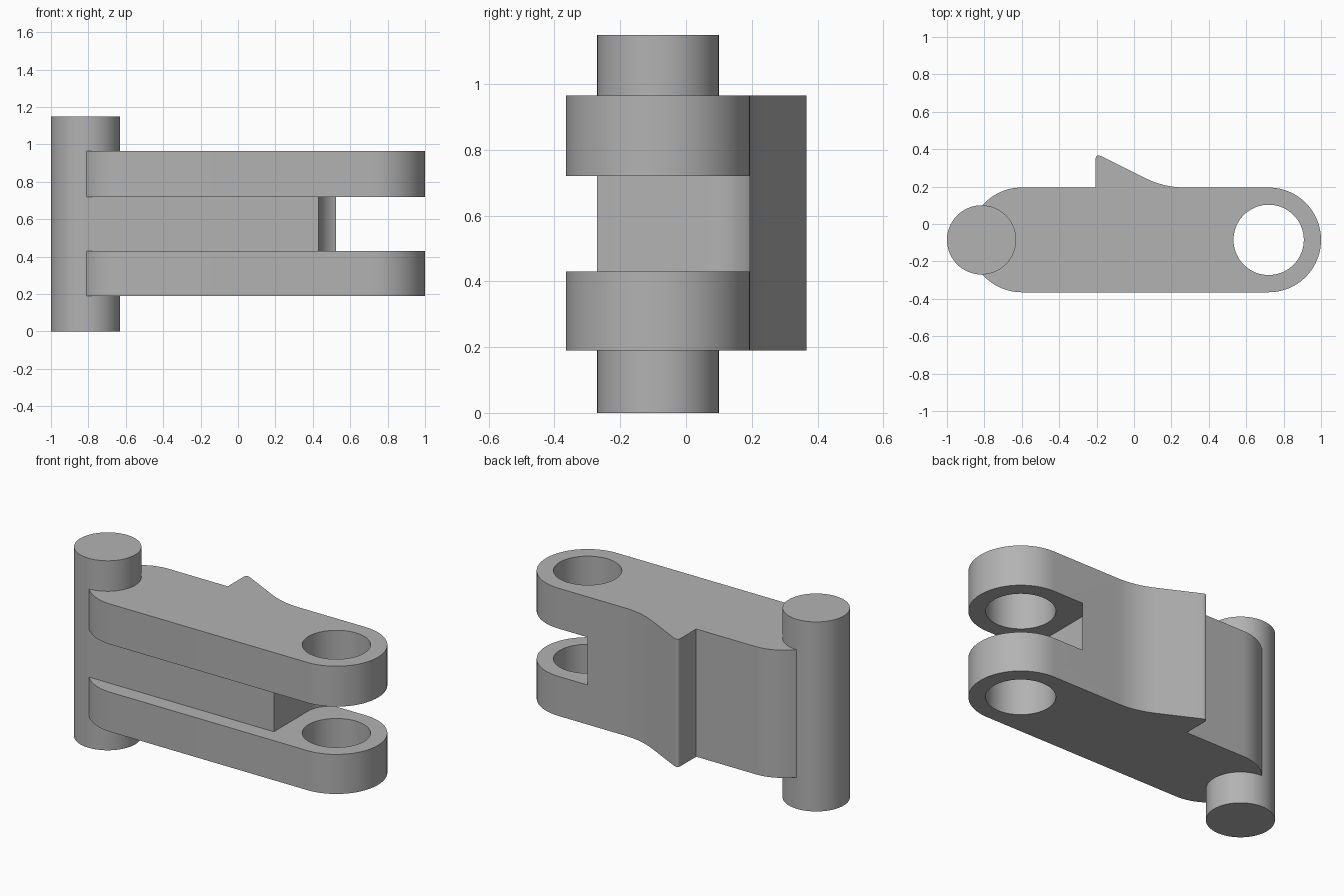
import bpy, bmesh
from math import sin, cos, radians

if "Cube" in bpy.data.objects:
    bpy.data.objects.remove(bpy.data.objects["Cube"], do_unlink=True)

AXIS_Y = -0.085          # line through pin and eye centres
EYE_X, PIN_X = 0.72, -0.815
R = 0.28                 # half width of the link
BACK = AXIS_Y + R

steel = bpy.data.materials.new("plain grey")
steel.use_nodes = True
grey = (0.45, 0.45, 0.45, 1)
steel.diffuse_color = grey
steel.node_tree.nodes["Principled BSDF"].inputs["Base Color"].default_value = grey


def arc(cx, cy, r, start, end, steps):
    angles = [radians(start + (end - start) * i / steps) for i in range(steps + 1)]
    return [(cx + r * cos(a), cy + r * sin(a)) for a in angles]


def bezier(a, b, c, steps):
    ts = [i / steps for i in range(steps + 1)]
    return [tuple((1 - t) ** 2 * p + 2 * t * (1 - t) * q + t * t * s
                  for p, q, s in zip(a, b, c)) for t in ts]


def extrude(name, outline, z0, z1):
    """Solid prism from a counter-clockwise outline."""
    bm = bmesh.new()
    face = bm.faces.new([bm.verts.new((x, y, z0)) for x, y in outline])
    top = bmesh.ops.extrude_face_region(bm, geom=[face])["geom"]
    bmesh.ops.translate(bm, vec=(0, 0, z1 - z0),
                        verts=[v for v in top if isinstance(v, bmesh.types.BMVert)])
    bmesh.ops.recalc_face_normals(bm, faces=bm.faces)
    mesh = bpy.data.meshes.new(name)
    bm.to_mesh(mesh)
    bm.free()
    mesh.materials.append(steel)
    obj = bpy.data.objects.new(name, mesh)
    bpy.context.collection.objects.link(obj)
    return obj


def combine(target, tool, operation):
    mod = target.modifiers.new(operation, "BOOLEAN")
    mod.operation, mod.solver, mod.object = operation, "EXACT", tool
    bpy.context.view_layer.objects.active = target
    bpy.ops.object.modifier_apply(modifier=mod.name)
    bpy.data.objects.remove(tool, do_unlink=True)


# Link body with rounded eye end, back spur and tapered pin end
outline = arc(EYE_X, AXIS_Y, R, -90, 90, 48)
outline += bezier((0.27, BACK), (0.16, BACK), (0.05, 0.25), 12)
outline += bezier((-0.17, 0.36), (-0.205, 0.378), (-0.205, 0.345), 8)
outline += [(-0.205, BACK)]
outline += arc(-0.6, AXIS_Y, R, 90, 140, 16)
outline += arc(-0.6, AXIS_Y, R, 220, 270, 16)
link = extrude("clevis_link", outline, 0.19, 0.965)

# Eye bore through both arms
combine(link, extrude("bore", arc(EYE_X, AXIS_Y, 0.188, 0, 355, 71), 0, 1.2), "DIFFERENCE")

# Slot between the arms, leaving a recessed web with a filleted end
fillet = arc(0.573, 0.06, 0.143, 110, 180, 14)
slot = [(-1.2, -0.6), (1.2, -0.6), (1.2, 0.5), (fillet[0][0], 0.5)]
slot += fillet + [(0.43, -0.27), (-1.2, -0.27)]
combine(link, extrude("slot", slot, 0.43, 0.72), "DIFFERENCE")

# Pivot pin fused to the other end
combine(link, extrude("pin", arc(PIN_X, AXIS_Y, 0.185, 0, 355, 71), 0, 1.15), "UNION")

bpy.ops.object.select_all(action="DESELECT")
link.select_set(True)
bpy.context.view_layer.objects.active = link
bpy.ops.object.shade_smooth_by_angle(angle=radians(30))
